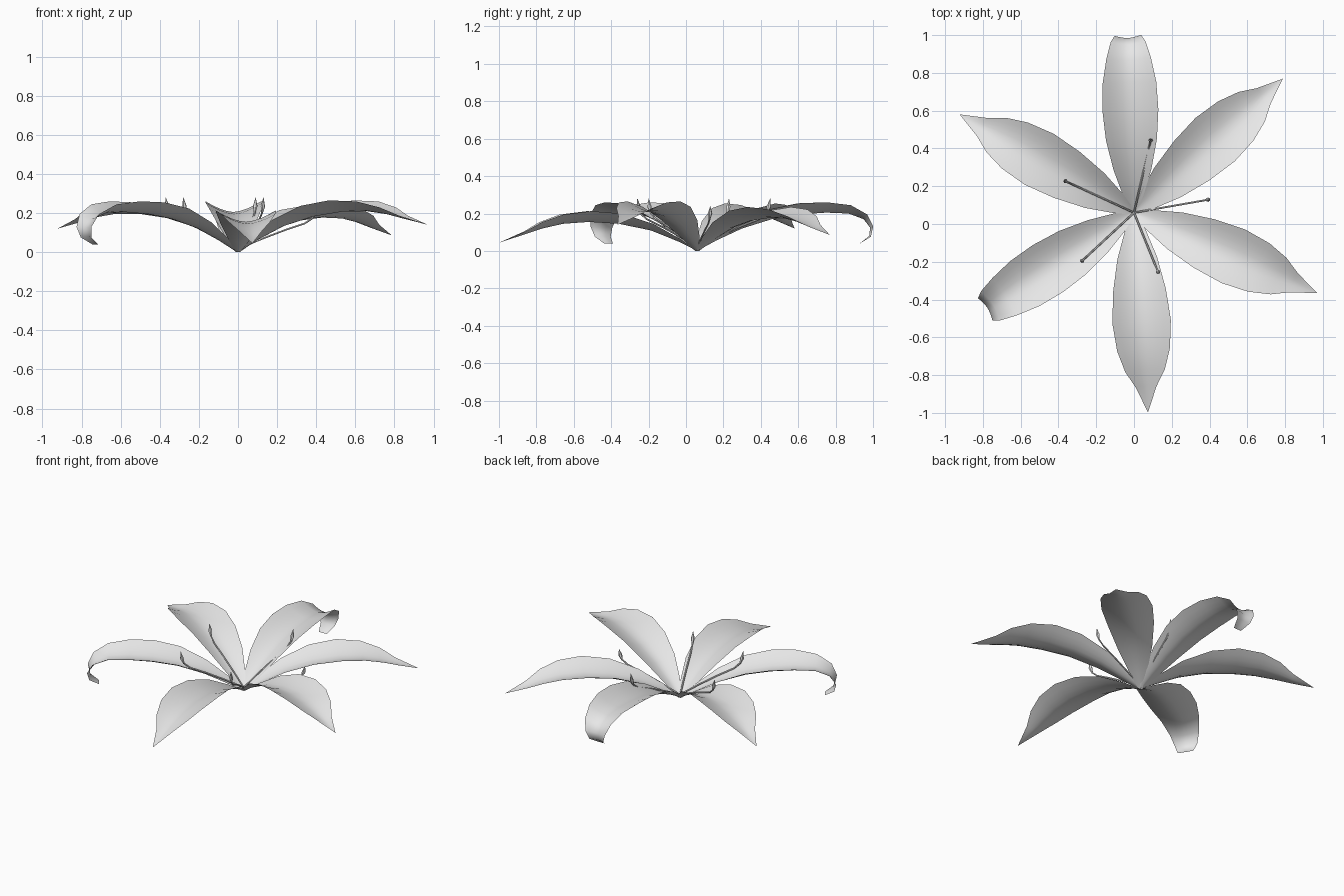
import bpy, bmesh, math
from mathutils import Vector

cube = bpy.data.objects.get("Cube")
if cube:
    bpy.data.objects.remove(cube, do_unlink=True)

mat = bpy.data.materials.new("pale_grey")
mat.use_nodes = True
COLOUR = (0.8, 0.8, 0.8, 1)
mat.diffuse_color = COLOUR
mat.node_tree.nodes["Principled BSDF"].inputs["Base Color"].default_value = COLOUR

HEART = Vector((0, 0.06, 0))   # where every petal and stamen starts

# Petal stations: reach, height, half width, rim lift
POINTED = [(0, 0, .012, 0), (.1, .05, .055, .015), (.25, .11, .105, .035),
           (.42, .145, .14, .055), (.58, .155, .155, .058), (.72, .145, .14, .05),
           (.83, .12, .105, .035), (.92, .09, .055, .015), (1.06, .045, 0, 0)]
CURLED = [(0, 0, .012, 0), (.1, .055, .055, .015), (.24, .12, .1, .035),
          (.4, .17, .135, .055), (.55, .195, .148, .06), (.69, .205, .142, .055),
          (.81, .2, .118, .045), (.89, .17, .092, .03), (.925, .125, .07, .015),
          (.92, .08, .05, .008), (.87, .04, .028, 0)]
ACROSS = 8


def finish(obj):
    obj.data.materials.clear()
    obj.data.materials.append(mat)
    bpy.ops.object.select_all(action='DESELECT')
    obj.select_set(True)
    bpy.context.view_layer.objects.active = obj
    bpy.ops.object.shade_smooth_by_angle(angle=math.radians(50))


def petal(name, stations, degrees, tip_rise=0):
    """Sheet swept along a midrib, with the rim lifted along the midrib normal."""
    a = math.radians(degrees)
    out = Vector((math.cos(a), math.sin(a), 0))
    side = Vector((-out.y, out.x, 0))
    up = Vector((0, 0, 1))
    reach = max(s[0] for s in stations)
    mids = [HEART + out * r + up * (z + tip_rise * r / reach) for r, z, w, l in stations]
    bm = bmesh.new()
    rows = []
    for i, (r, z, width, lift) in enumerate(stations):
        along = mids[min(i + 1, len(mids) - 1)] - mids[max(i - 1, 0)]
        normal = along.cross(side).normalized()
        row = []
        for j in range(ACROSS + 1):
            u = 2 * j / ACROSS - 1
            row.append(bm.verts.new(mids[i] + side * width * u + normal * lift * abs(u) ** 1.6))
        rows.append(row)
    for low, high in zip(rows, rows[1:]):
        for j in range(ACROSS):
            bm.faces.new((low[j], high[j], high[j + 1], low[j + 1]))
    bmesh.ops.remove_doubles(bm, verts=bm.verts, dist=0.0005)
    # Upper surface faces up
    bm.normal_update()
    if sum(f.normal.z for f in bm.faces) < 0:
        bmesh.ops.reverse_faces(bm, faces=bm.faces)
    mesh = bpy.data.meshes.new(name)
    bm.to_mesh(mesh)
    bm.free()
    obj = bpy.data.objects.new(name, mesh)
    bpy.context.collection.objects.link(obj)
    finish(obj)


def stamen(name, x, y, height):
    """Thin filament ending in an upright pointed anther."""
    path = [(0, .07, 1), (.3, .28, 1), (.6, .47, 1), (.85, .61, 1),
            (.95, .72, 1), (.98, .84, 2.4), (1, 1, .1)]
    curve = bpy.data.curves.new(name, 'CURVE')
    curve.dimensions = '3D'
    curve.bevel_depth = 0.005
    curve.bevel_resolution = 1
    curve.use_fill_caps = True
    line = curve.splines.new('POLY')
    line.points.add(len(path) - 1)
    reach = Vector((x, y, 0)) - HEART
    for point, (t, h, radius) in zip(line.points, path):
        spot = HEART + reach * t
        point.co = (spot.x, spot.y, h * height, 1)
        point.radius = radius
    obj = bpy.data.objects.new(name, curve)
    bpy.context.collection.objects.link(obj)
    bpy.ops.object.select_all(action='DESELECT')
    obj.select_set(True)
    bpy.context.view_layer.objects.active = obj
    bpy.ops.object.convert(target='MESH')
    finish(bpy.context.view_layer.objects.active)


# Petals
petal("back_petal", CURLED, 92)
petal("front_right_petal", CURLED, 213)
petal("front_petal", POINTED, 274)
petal("back_left_petal", POINTED, 42, .04)
petal("back_right_petal", POINTED, 150.6, .075)
petal("front_left_petal", POINTED, 336.3, .095)

# Stamens
stamen("back_stamen", .09, .45, .28)
stamen("back_right_stamen", -.37, .23, .28)
stamen("front_right_stamen", -.28, -.2, .28)
stamen("left_stamen", .4, .13, .24)
stamen("front_stamen", .13, -.26, .28)
